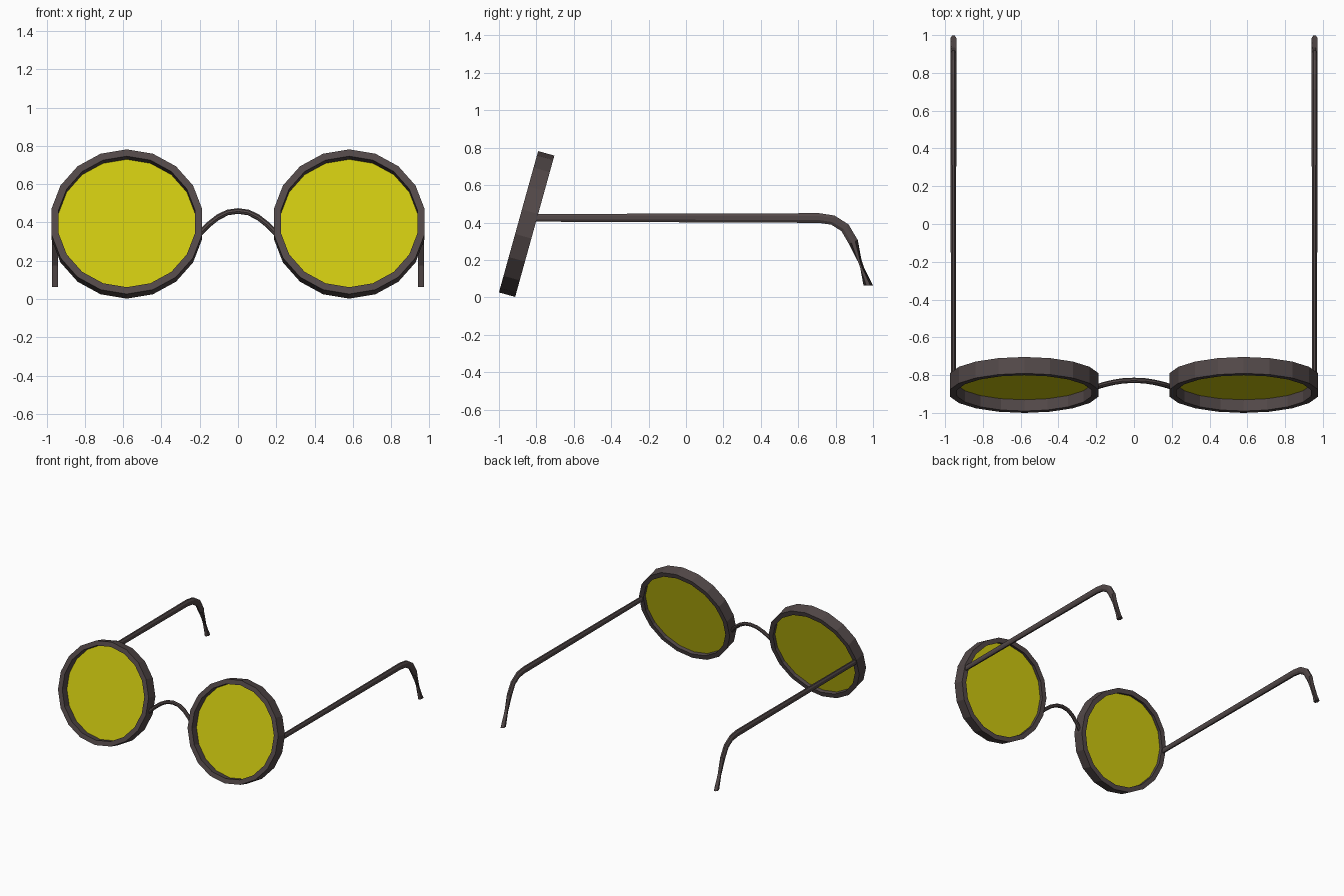
import bpy, bmesh, math
from mathutils import Vector, Matrix

if "Cube" in bpy.data.objects:
    bpy.data.objects.remove(bpy.data.objects["Cube"])

SIDES = 18
TILT = math.radians(-15.5)
CENTRE_Y, CENTRE_Z = -0.852, 0.392


def material(name, colour):
    m = bpy.data.materials.new(name)
    m.diffuse_color = colour
    m.use_nodes = True
    m.node_tree.nodes["Principled BSDF"].inputs["Base Color"].default_value = m.diffuse_color
    return m


FRAME = material("dark_frame", (0.085, 0.065, 0.065, 1))
YELLOW = material("yellow_lens", (0.62, 0.58, 0.005, 1))


def finish(name, bm, mat, fix_normals=True):
    if fix_normals:
        bmesh.ops.recalc_face_normals(bm, faces=bm.faces)
    me = bpy.data.meshes.new(name)
    bm.to_mesh(me)
    bm.free()
    me.materials.append(mat)
    ob = bpy.data.objects.new(name, me)
    bpy.context.collection.objects.link(ob)
    return ob


def circle(bm, rx, rz, y):
    return [bm.verts.new((rx * math.sin(a), y, rz * math.cos(a)))
            for a in (2 * math.pi * i / SIDES for i in range(SIDES))]


def bridge_loops(bm, a, b):
    n = len(a)
    for i in range(n):
        j = (i + 1) % n
        bm.faces.new((a[i], a[j], b[j], b[i]))


def tilt_into_place(ob, x):
    ob.data.transform(Matrix.Translation((x, CENTRE_Y, CENTRE_Z))
                      @ Matrix.Rotation(TILT, 4, 'X'))


def sweep(name, pts, side, widths, heights, end_up=None, n=8):
    """Flat-sided rod along pts, elliptical section, width measured along side."""
    bm = bmesh.new()
    pts = [Vector(p) for p in pts]
    loops = []
    for k, p in enumerate(pts):
        d_in = (p - pts[max(k - 1, 0)]).normalized()
        d_out = (pts[min(k + 1, len(pts) - 1)] - p).normalized()
        up = (d_in + d_out).cross(side).normalized()
        if end_up and k == len(pts) - 1:
            up = Vector(end_up)
        loops.append([bm.verts.new(p + side * widths[k] * math.cos(a)
                                   + up * heights[k] * math.sin(a))
                      for a in (2 * math.pi * (i + 0.5) / n for i in range(n))])
    for a, b in zip(loops, loops[1:]):
        bridge_loops(bm, a, b)
    bm.faces.new(loops[0])
    bm.faces.new(loops[-1])
    return finish(name, bm, FRAME)


for label, s in (("left", -1), ("right", 1)):
    # rim: square-section faceted ring
    bm = bmesh.new()
    section = [(0.400, 0.392, -0.045), (0.400, 0.392, 0.045),
               (0.362, 0.355, 0.045), (0.362, 0.355, -0.045)]
    loops = [circle(bm, *c) for c in section]
    for i in range(4):
        bridge_loops(bm, loops[i], loops[(i + 1) % 4])
    tilt_into_place(finish(label + "_rim", bm, FRAME), s * 0.581)

    # lens: flat pane recessed inside the rim
    bm = bmesh.new()
    pane = bm.faces.new(circle(bm, 0.364, 0.357, 0.017))
    pane.normal_update()
    if pane.normal.y > 0:
        pane.normal_flip()
    tilt_into_place(finish(label + "_lens", bm, YELLOW, False), s * 0.581)

    # temple arm: straight rod with an ear hook
    path = [(-0.82, 0.425), (0.71, 0.424), (0.785, 0.413), (0.85, 0.372),
            (0.895, 0.295), (0.974, 0.064)]
    sweep(label + "_temple_arm", [(s * 0.956, y, z) for y, z in path],
          Vector((1, 0, 0)),
          [0.014] + [0.017] * 5, [0.022] + [0.028] * 4 + [0.027],
          end_up=(0, 1, 0))

# nose bridge: arched rod lying in the tilted plane of the rims
arch = [(0.205, 0.338), (0.155, 0.388), (0.105, 0.427), (0.055, 0.452)]
arch = [(-x, z) for x, z in arch] + [(0, 0.46)] + arch[::-1]
sweep("nose_bridge",
      [(x, CENTRE_Y + 0.004 + (z - CENTRE_Z) * 0.3, z) for x, z in arch],
      Vector((0, math.cos(TILT), math.sin(TILT))), [0.014] * 9, [0.015] * 9)
